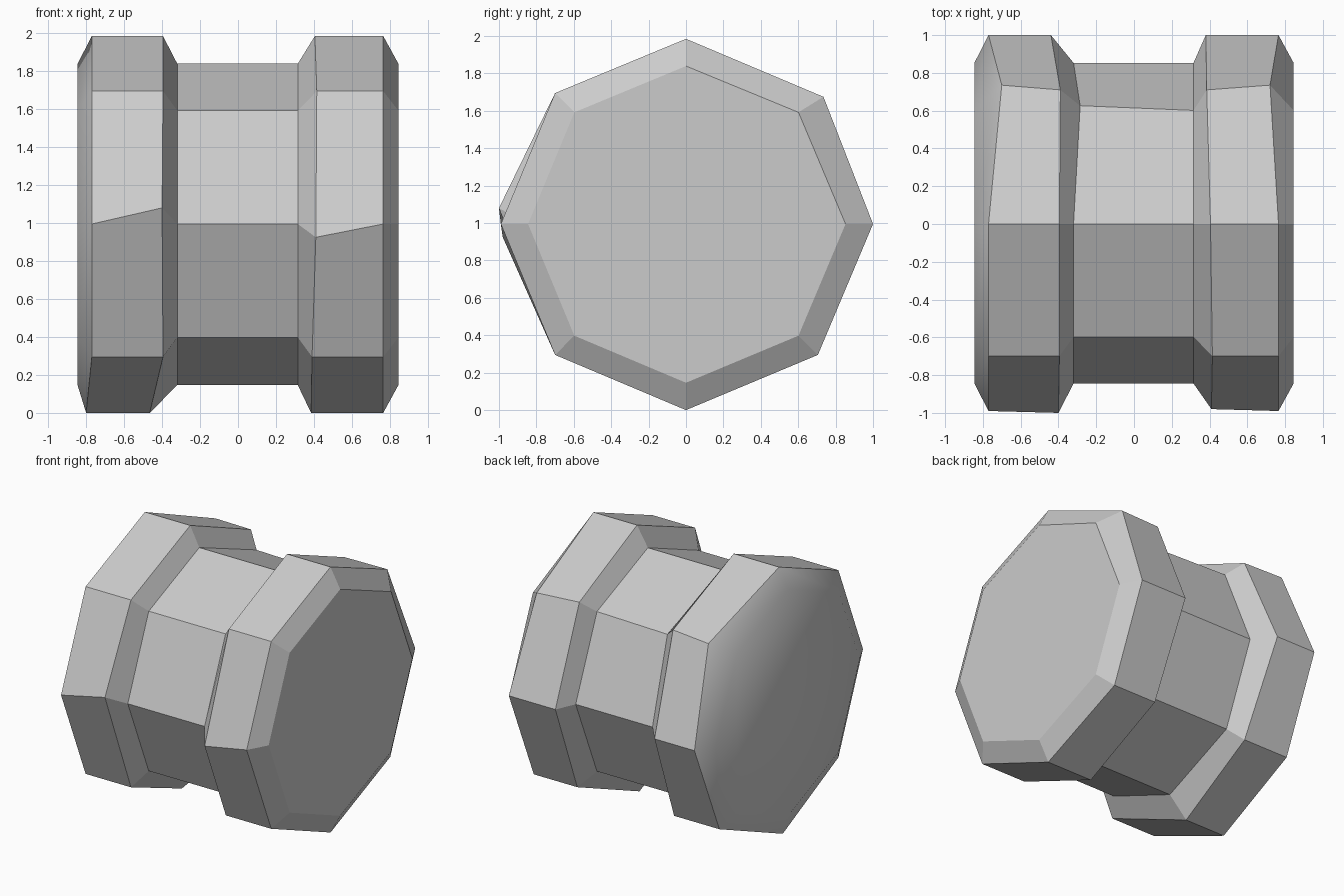
import bpy, bmesh

if "Cube" in bpy.data.objects:
    bpy.data.objects.remove(bpy.data.objects["Cube"])

# Octagon directions (y, z), starting at the top and going towards the back (+y)
OCT = [(0, 0.99), (0.705, 0.70), (1.0, 0), (0.705, -0.70),
       (0, -0.995), (-0.70, -0.70), (-0.99, 0), (-0.70, 0.70)]
# Spool profile: x position and scale of each octagonal ring
PROFILE = [(-0.845, 0.853), (-0.77, 1), (-0.395, 1), (-0.32, 0.853),
           (0.315, 0.853), (0.405, 1), (0.765, 1), (0.845, 0.853)]
# Hand-worn corners: (ring, corner) -> offset (x, y, z)
WORN = {
    (1, 1): (0.07, 0.03, -0.02), (2, 1): (0.005, 0.005, -0.01),
    (3, 1): (0.035, 0.025, 0), (5, 1): (-0.02, 0.005, -0.01),
    (6, 1): (-0.045, 0.03, -0.02),
    (2, 2): (-0.045, 0, 0), (5, 2): (-0.025, 0, 0),
    (1, 4): (-0.03, 0, 0), (2, 4): (-0.07, 0, 0), (5, 4): (-0.02, 0, 0),
    (5, 5): (-0.015, 0, 0),
    (2, 6): (-0.005, -0.01, 0.085), (5, 6): (0.005, 0.01, -0.07),
    (5, 7): (0.01, 0, 0),
}

# Spool body: skin the rings and cap both ends
bm = bmesh.new()
rings = []
for i, (x, s) in enumerate(PROFILE):
    ring = []
    for k, (y, z) in enumerate(OCT):
        dx, dy, dz = WORN.get((i, k), (0, 0, 0))
        ring.append(bm.verts.new((x + dx, y * s + dy, 0.995 + z * s + dz)))
    rings.append(ring)

for i, (a, b) in enumerate(zip(rings, rings[1:])):
    for k in range(8):
        n = (k + 1) % 8
        f = bm.faces.new((a[k], a[n], b[n], b[k]))
        f.smooth = i == 0          # soft bevel on the left end
bm.faces.new(rings[0]).smooth = True
bm.faces.new(rings[-1])
bmesh.ops.recalc_face_normals(bm, faces=bm.faces)

# Keep the outer rim of the soft end crisp
for k in range(8):
    bm.edges.get((rings[1][k], rings[1][(k + 1) % 8])).smooth = False

mesh = bpy.data.meshes.new("spool")
bm.to_mesh(mesh)
bm.free()
bpy.context.collection.objects.link(bpy.data.objects.new("spool", mesh))
